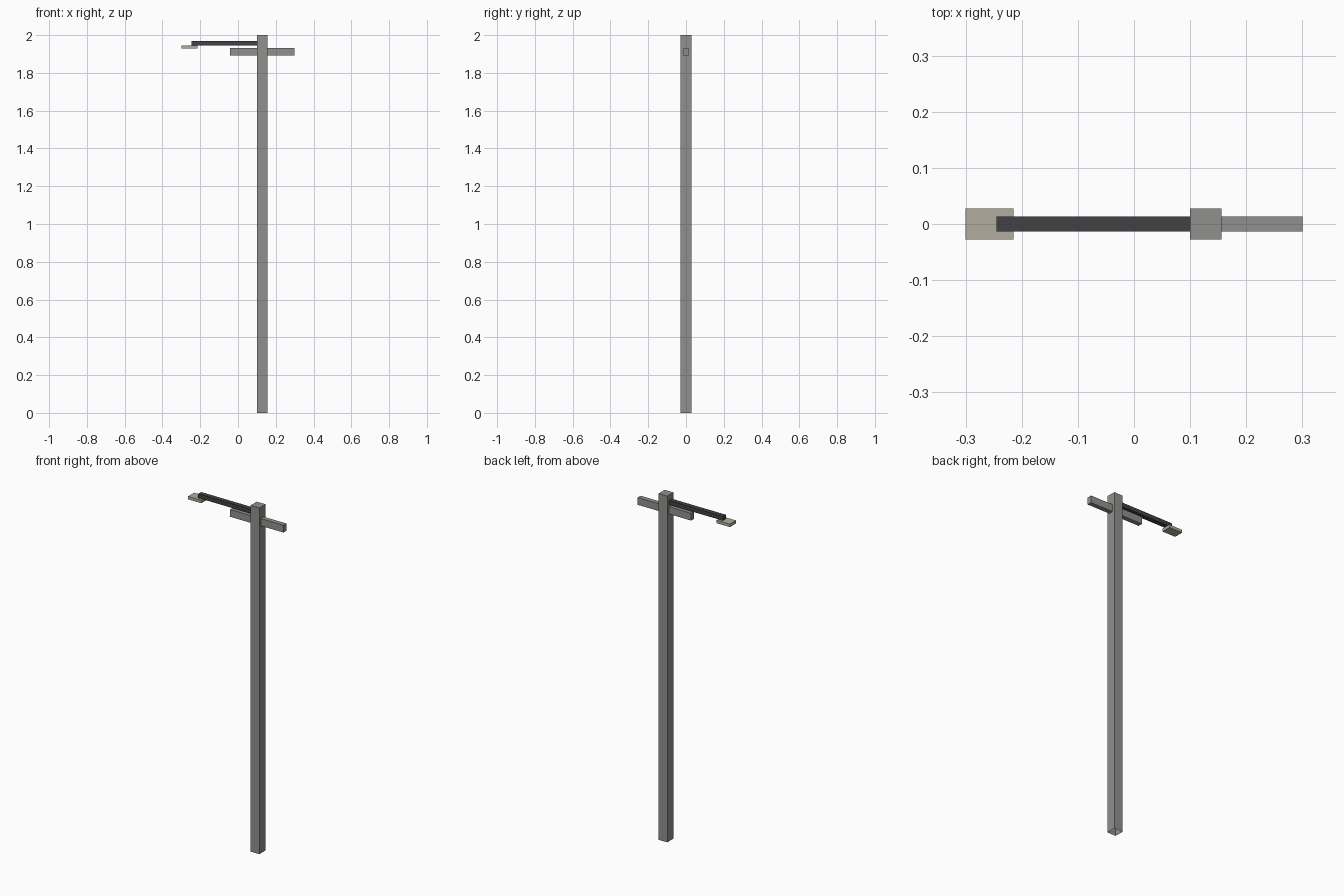
import bpy, bmesh
from mathutils import Vector

if "Cube" in bpy.data.objects:
    bpy.data.objects.remove(bpy.data.objects["Cube"])


def material(name, rgb):
    mat = bpy.data.materials.new(name)
    mat.diffuse_color = (*rgb, 1)
    mat.use_nodes = True
    mat.node_tree.nodes["Principled BSDF"].inputs["Base Color"].default_value = mat.diffuse_color
    return mat


def box(name, x, y, z, mat, open_bottom=False):
    """Flat-faced box from (min, max) ranges; y is the half width."""
    lo, hi = Vector((x[0], -y, z[0])), Vector((x[1], y, z[1]))
    bm = bmesh.new()
    bmesh.ops.create_cube(bm, size=1)
    bmesh.ops.scale(bm, vec=hi - lo, verts=bm.verts)
    bmesh.ops.translate(bm, vec=(lo + hi) / 2, verts=bm.verts)
    if open_bottom:
        bm.normal_update()
        bmesh.ops.delete(bm, geom=[f for f in bm.faces if f.normal.z < -0.9], context='FACES')
    mesh = bpy.data.meshes.new(name)
    bm.to_mesh(mesh)
    bm.free()
    mesh.materials.append(mat)
    obj = bpy.data.objects.new(name, mesh)
    bpy.context.collection.objects.link(obj)
    return obj


steel = material("steel", (0.28, 0.28, 0.27))
dark = material("dark_metal", (0.055, 0.055, 0.06))
beige = material("lamp_beige", (0.44, 0.42, 0.34))

# Upright with an open foot, and the crossbar through it
box("post", (0.10, 0.156), 0.028, (0, 2), steel, open_bottom=True)
box("crossbar", (-0.042, 0.30), 0.0135, (1.891, 1.933), steel)

# Arm carrying the lamp head
box("lamp_arm", (-0.245, 0.10), 0.0135, (1.945, 1.969), dark)
box("lamp_head", (-0.30, -0.215), 0.028, (1.928, 1.945), beige)
